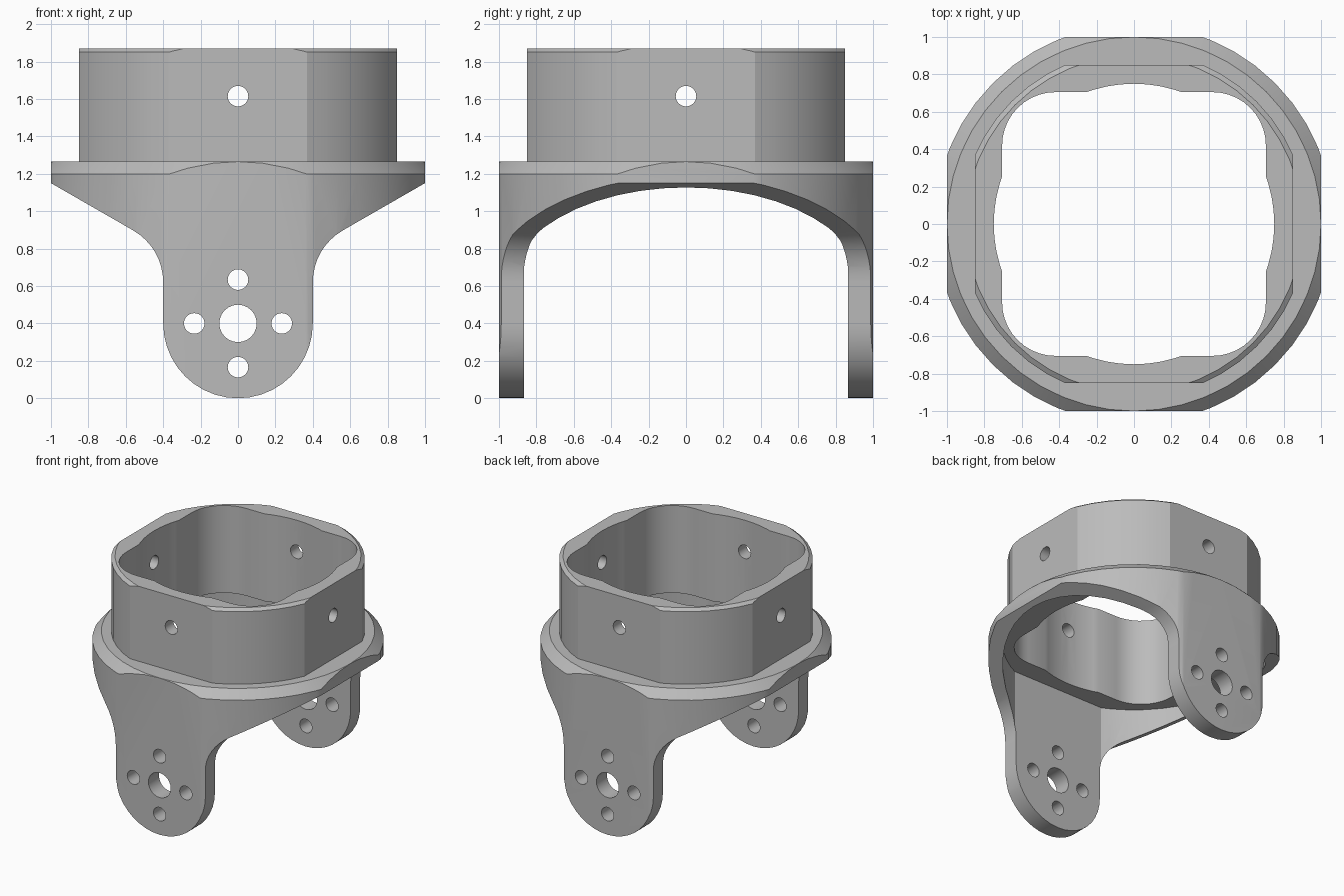
import bpy, bmesh, math
from mathutils import Vector

if "Cube" in bpy.data.objects:
    bpy.data.objects.remove(bpy.data.objects["Cube"])

grey = bpy.data.materials.new("plain_grey")
grey.diffuse_color = (0.5, 0.5, 0.5, 1)
grey.use_nodes = True
grey.node_tree.nodes["Principled BSDF"].inputs["Base Color"].default_value = grey.diffuse_color


def make(name, rings):
    """Solid skinned through matching rings of points, capped at both ends."""
    bm = bmesh.new()
    rows = [[bm.verts.new(p) for p in ring] for ring in rings]
    n = len(rows[0])
    for a, b in zip(rows, rows[1:]):
        for i in range(n):
            j = (i + 1) % n
            bm.faces.new((a[i], a[j], b[j], b[i]))
    bm.faces.new(rows[0][::-1])
    bm.faces.new(rows[-1])
    bmesh.ops.recalc_face_normals(bm, faces=bm.faces)
    me = bpy.data.meshes.new(name)
    bm.to_mesh(me)
    bm.free()
    me.materials.append(grey)
    ob = bpy.data.objects.new(name, me)
    bpy.context.collection.objects.link(ob)
    return ob


def arc(cx, cy, r, a0, a1, n):
    return [(cx + r * math.cos(math.radians(a0 + (a1 - a0) * i / n)),
             cy + r * math.sin(math.radians(a0 + (a1 - a0) * i / n))) for i in range(n + 1)]


def circle(cx, cy, r, n=48):
    return arc(cx, cy, r, 0, 360, n)[:-1]


def prism(name, pts, lo, hi, axis="z"):
    put = {"x": lambda a, b, h: (h, a, b),
           "y": lambda a, b, h: (a, h, b),
           "z": lambda a, b, h: (a, b, h)}[axis]
    return make(name, [[put(a, b, h) for a, b in pts] for h in (lo, hi)])


def lathe(name, profile):
    return make(name, [[(x, y, z) for x, y in circle(0, 0, r)] for r, z in profile])


def square(dx, dy):
    return [(-dx, -dy), (dx, -dy), (dx, dy), (-dx, dy)]


def boolean(ob, tool, op="DIFFERENCE"):
    mod = ob.modifiers.new("bool", "BOOLEAN")
    mod.operation, mod.object, mod.solver = op, tool, "EXACT"
    bpy.context.view_layer.update()
    dg = bpy.context.evaluated_depsgraph_get()
    me = bpy.data.meshes.new_from_object(ob.evaluated_get(dg))
    ob.modifiers.clear()
    ob.data = me
    bpy.data.objects.remove(tool)


# Flange and legs: chamfered round body trimmed to the fork outline
body = lathe("yoke_bracket", [(1.066, -0.1), (1.066, 1.2), (1.0, 1.265)])
right = (arc(0, 0.4, 0.4, -90, 0, 10)
         + arc(0.72, 0.62, 0.32, 180, 120, 8)
         + [(1.0, 1.15), (1.0, 1.4)])
left = [(-x, z) for x, z in right[:0:-1]]
boolean(body, prism("outline", right + left, -1.0, 1.0, "y"), "INTERSECT")

# Hollow between the legs, round with two flat sides
hollow = prism("hollow", circle(0, 0, 0.96), -0.2, 1.165)
boolean(hollow, prism("hollow_trim", square(1.2, 0.865), -0.5, 1.5), "INTERSECT")
boolean(body, hollow)

# Collar with four flats and a chamfered top
collar = lathe("collar", [(0.927, 1.21), (0.927, 1.85), (0.9, 1.87)])
boolean(collar, prism("collar_trim", square(0.85, 0.85), 1.0, 2.0), "INTERSECT")
boolean(body, collar, "UNION")

# Opening: rounded square plus a circle
corners = []
for k, (sx, sy) in enumerate([(1, 1), (-1, 1), (-1, -1), (1, -1)]):
    corners += arc(sx * 0.42, sy * 0.42, 0.285, 90 * k, 90 * k + 90, 10)
boolean(body, prism("square_bore", corners, 1.0, 2.0))
boolean(body, prism("round_bore", circle(0, 0, 0.75, 64), 1.0, 2.0))

# Pivot hole, screw holes in both legs, and collar screw holes
d = 0.234
holes = [("y", 0, 0.4, 0.1), ("y", 0, 1.615, 0.055), ("x", 0, 1.615, 0.055)]
holes += [("y", x, 0.4 + z, 0.055) for x, z in ((d, 0), (-d, 0), (0, d), (0, -d))]
for axis, a, z, r in holes:
    boolean(body, prism("drill", circle(a, z, r, 24), -2, 2, axis))

# Smooth rounds, sharp edges
body.data.shade_smooth()
body.data.set_sharp_from_angle(angle=math.radians(25))
